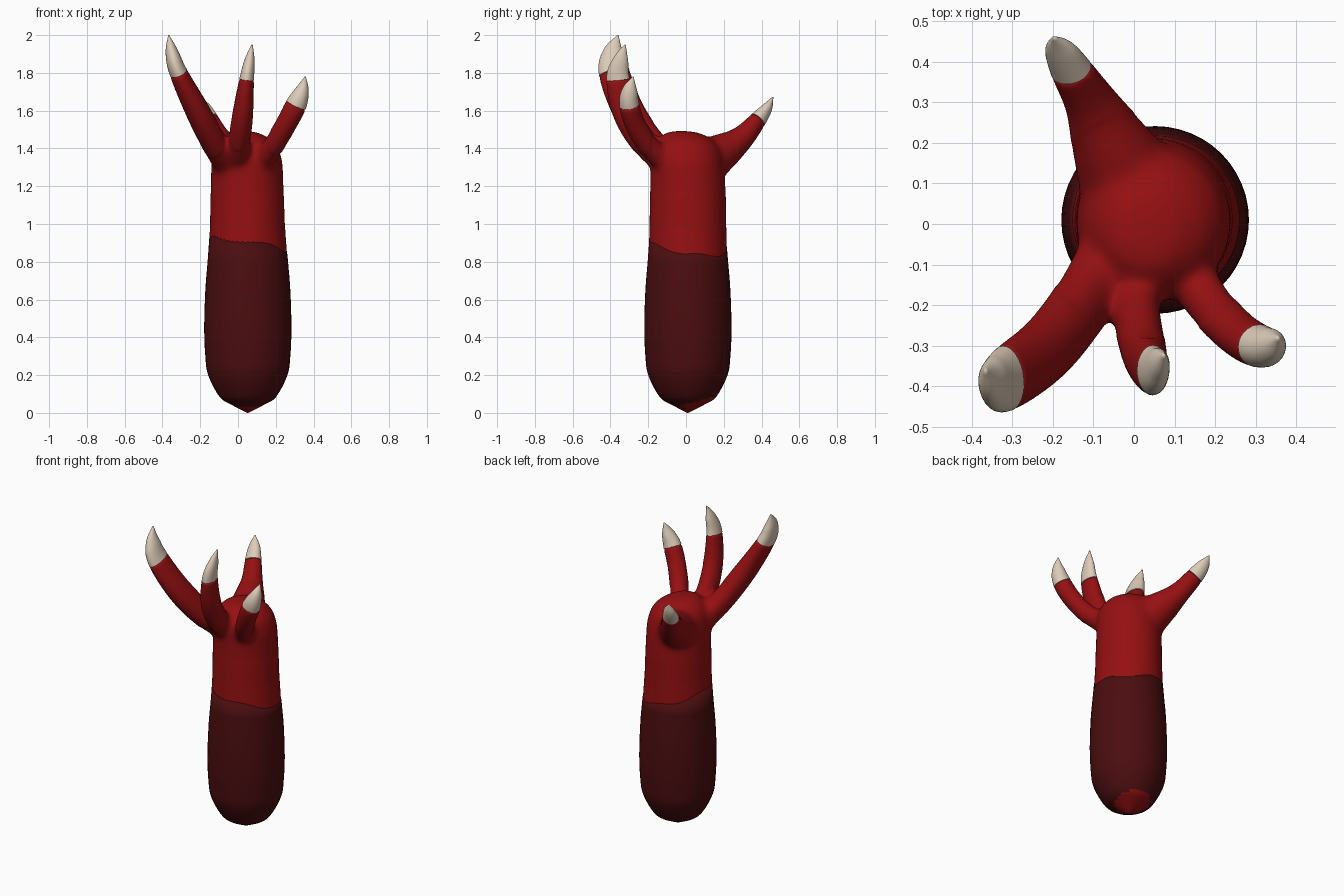
import bpy, bmesh, math
from mathutils import Vector

if "Cube" in bpy.data.objects:
    bpy.data.objects.remove(bpy.data.objects["Cube"])


def material(name, rgb):
    m = bpy.data.materials.new(name)
    m.diffuse_color = (*rgb, 1)
    m.use_nodes = True
    m.node_tree.nodes["Principled BSDF"].inputs["Base Color"].default_value = m.diffuse_color
    return m


RED = material("red skin", (0.30, 0.005, 0.006))
DARK = material("dark red sleeve", (0.070, 0.004, 0.005))
BONE = material("bone claw", (0.72, 0.60, 0.48))


def spline(points, steps):
    """Catmull-Rom samples through points of any dimension."""
    p = [Vector(q) for q in points]
    p = [2 * p[0] - p[1]] + p + [2 * p[-1] - p[-2]]
    out = []
    for i in range(1, len(p) - 2):
        a, b, c, d = p[i - 1:i + 3]
        for s in range(steps):
            t = s / steps
            out.append(0.5 * (2 * b + (c - a) * t + (2 * a - 5 * b + 4 * c - d) * t * t
                              + (3 * b - a - 3 * c + d) * t ** 3))
    return out + [p[-2]]


def loft(bm, rings):
    """Skin a list of equal rings and cap both ends."""
    rows = [[bm.verts.new(v) for v in r] for r in rings]
    n = len(rows[0])
    for a, b in zip(rows, rows[1:]):
        for i in range(n):
            j = (i + 1) % n
            bm.faces.new((a[i], a[j], b[j], b[i]))
    bm.faces.new(rows[0][::-1])
    bm.faces.new(rows[-1])


def finish(bm, name, mats):
    bmesh.ops.recalc_face_normals(bm, faces=bm.faces[:])
    for f in bm.faces:
        f.smooth = True
    me = bpy.data.meshes.new(name)
    bm.to_mesh(me)
    bm.free()
    for m in mats:
        me.materials.append(m)
    ob = bpy.data.objects.new(name, me)
    bpy.context.collection.objects.link(ob)
    return ob


def arm_ring(z, rx, ry, cx=0.052, cy=0.01, n=48):
    return [Vector((cx + rx * math.cos(k * math.tau / n),
                    cy + ry * math.sin(k * math.tau / n), z)) for k in range(n)]


def finger_rings(points, steps=8, n=28):
    """Elliptical rings along a path of (x, y, z, depth radius, width radius)."""
    pts = [Vector(q) for q in points]
    path = spline([q[:3] for q in pts], steps)
    radii = spline([(q[3], q[4], 0) for q in pts], steps)
    rings = []
    for i, c in enumerate(path):
        t = (path[min(i + 1, len(path) - 1)] - path[max(i - 1, 0)]).normalized()
        y = Vector((0, 1, 0))
        u = (y - t * t.dot(y)).normalized()
        v = t.cross(u)
        ru, rv = max(radii[i][0], 0.002), max(radii[i][1], 0.002)
        rings.append([c + u * ru * math.cos(k * math.tau / n)
                      + v * rv * math.sin(k * math.tau / n) for k in range(n)])
    return rings


# Finger paths; the last three points of each form the claw
FINGERS = {
    "left_finger": [(-0.04, -0.05, 1.30, .09, .08), (-0.125, -0.19, 1.43, .085, .07),
                    (-0.215, -0.305, 1.60, .085, .065), (-0.315, -0.38, 1.80, .082, .048),
                    (-0.35, -0.385, 1.91, .055, .034), (-0.367, -0.36, 2.0, .003, .003)],
    "middle_finger": [(0.0, -0.06, 1.30, .08, .065), (0.005, -0.2, 1.41, .075, .06),
                      (0.025, -0.315, 1.58, .07, .055), (0.046, -0.36, 1.765, .062, .039),
                      (0.062, -0.345, 1.87, .04, .026), (0.075, -0.322, 1.95, .003, .003)],
    "right_finger": [(0.11, -0.08, 1.31, .07, .07), (0.18, -0.19, 1.405, .06, .058),
                     (0.25, -0.265, 1.52, .056, .056), (0.307, -0.30, 1.63, .053, .056),
                     (0.34, -0.298, 1.71, .04, .036), (0.356, -0.28, 1.78, .003, .003)],
    "thumb": [(0.01, 0.06, 1.30, .14, .14), (-0.05, 0.18, 1.375, .105, .105),
              (-0.105, 0.295, 1.455, .066, .066), (-0.155, 0.38, 1.55, .045, .053),
              (-0.182, 0.43, 1.615, .028, .038), (-0.198, 0.46, 1.672, .003, .003)],
}

# Palm and wrist
bm = bmesh.new()
palm = [(0.70, .215, .215, .052, .01), (0.85, .207, .207, .052, .01),
        (1.0, .198, .203, .05, .01), (1.2, .193, .20, .048, .01), (1.32, .19, .195, .048, .005),
        (1.40, .172, .18, .046, .0), (1.45, .135, .145, .04, -.005),
        (1.485, .08, .09, .03, -.02), (1.495, .01, .01, .02, -.03)]
loft(bm, [arm_ring(*p) for p in palm])

# Fingers go into the hand, claws stay separate
for name, pts in FINGERS.items():
    rings = finger_rings(pts)
    cut = 3 * 8
    loft(bm, rings[:cut + 1])
    claw = bmesh.new()
    loft(claw, rings[cut:])
    ob = finish(claw, name + "_claw", [BONE])
    ob.data.polygons[-2].use_smooth = False

# Merge the hand into one skin and soften the webbing between fingers
hand = finish(bm, "hand", [RED])
mod = hand.modifiers.new("merge", "REMESH")
mod.mode = "VOXEL"
mod.voxel_size = 0.01
dg = bpy.context.evaluated_depsgraph_get()
merged = bpy.data.meshes.new_from_object(hand.evaluated_get(dg))
hand.modifiers.clear()
bm = bmesh.new()
bm.from_mesh(merged)
bmesh.ops.smooth_vert(bm, verts=bm.verts[:], factor=0.5,
                      use_axis_x=True, use_axis_y=True, use_axis_z=True)
web = [v for v in bm.verts if v.co.z > 1.15
       and math.hypot(v.co.x - 0.04, v.co.y) < 0.28]
for _ in range(24):
    bmesh.ops.smooth_vert(bm, verts=web, factor=0.5,
                          use_axis_x=True, use_axis_y=True, use_axis_z=True)
for f in bm.faces:
    f.smooth = True
    f.material_index = 0
bm.to_mesh(hand.data)
bm.free()

# Sleeve with a sloping wavy upper edge
profile = spline([(0.002, 0.0, 0), (.09, .045, 0), (.15, .085, 0), (.21, .2, 0),
                  (.225, .3, 0), (.231, .45, 0), (.225, .65, 0), (.213, .80, 0)], 4)
rings = [arm_ring(p[1], max(p[0], .002), max(p[0], .002)) for p in profile]
top = arm_ring(0, .207, .207)
for k, v in enumerate(top):
    a = k * math.tau / len(top)
    v.z = 0.887 + 0.055 * math.cos(a - math.radians(215)) + 0.008 * math.sin(5 * a)
    r = .2115 - (v.z - .8) * .06
    v.x = 0.052 + r * math.cos(a)
    v.y = 0.01 + r * math.sin(a)
bm = bmesh.new()
loft(bm, rings + [top])
# Red patch under the base
for f in bm.faces:
    c = f.calc_center_median()
    if c.z < 0.15 and math.hypot(c.x - 0.06, c.y - 0.055) < 0.105:
        f.material_index = 1
finish(bm, "sleeve", [DARK, RED])
